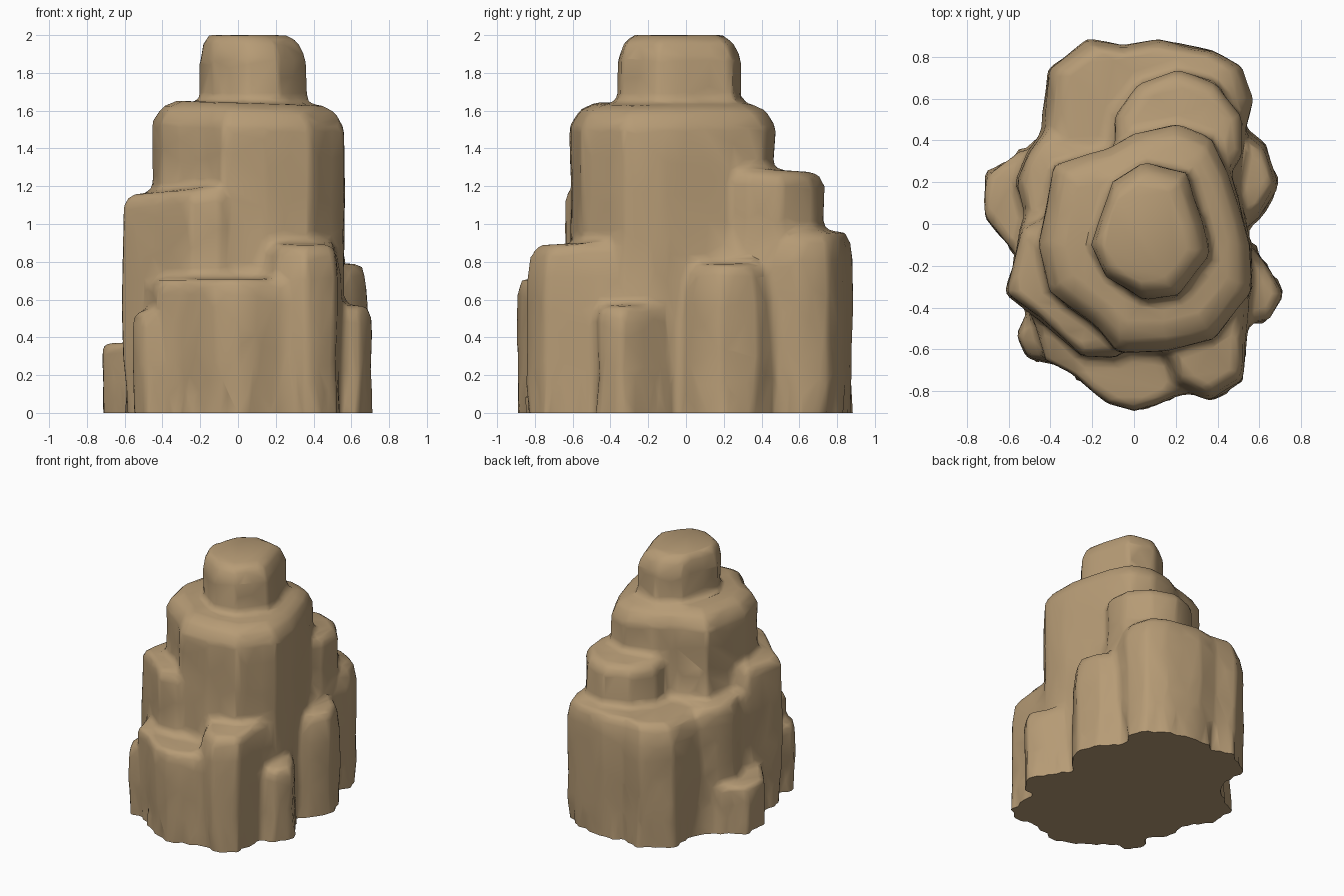
import bpy, bmesh, math, random
from mathutils import Vector, noise

random.seed(4)
cube = bpy.data.objects.get("Cube")
if cube:
    bpy.data.objects.remove(cube)

rock = bmesh.new()


def column(outline, top, shoulder=0.09, inset=0.8, flare=1.0, tilt=(0, 0), shift=(0, 0)):
    """Closed craggy pillar with a sloping shoulder, standing below ground level."""
    c = sum((Vector(p) for p in outline), Vector((0, 0))) / len(outline)
    levels = [(-0.1, flare), (top * 0.5, 1), (top - shoulder, 1),
              (top - shoulder * 0.3, (1 + inset) / 2 + 0.03), (top, inset)]
    rings = []
    for z, s in levels:
        ring = []
        for p in outline:
            q = c + (Vector(p) - c) * s
            lean = 0
            if z > top * 0.6:
                lean = (q - c).dot(Vector(tilt))
                q += Vector(shift) * (1 - s) / (1 - inset)
            ring.append(rock.verts.new((q.x, q.y, z + lean)))
        rings.append(ring)
    n = len(outline)
    for low, high in zip(rings, rings[1:]):
        for i in range(n):
            j = (i + 1) % n
            rock.faces.new((low[i], low[j], high[j], high[i]))
    rock.faces.new(rings[0][::-1])
    rock.faces.new(rings[-1])


def oval(x, y, rx, ry, sides=9, rough=0.04):
    """Irregular oval outline."""
    pts = []
    for i in range(sides):
        a = math.tau * (i + 0.5) / sides
        r = 1.02 + random.uniform(-rough, rough)
        pts.append((x + rx * r * math.cos(a), y + ry * r * math.sin(a)))
    return pts


# Peak and upper tier
column([(-.2, -.1), (-.13, -.25), (.05, -.36), (.22, -.35), (.37, -.15),
        (.34, 0), (.26, .25), (.05, .29), (-.1, .2)], 2.0, 0.13, 0.74, shift=(-.04, 0))
column([(-.46, -.1), (-.41, -.32), (-.2, -.48), (-.08, -.61), (.15, -.61), (.38, -.55),
        (.56, -.33), (.56, -.1), (.46, .25), (.37, .41), (.2, .47), (0, .43), (-.12, .36),
        (-.38, .28)], 1.64, 0.12, 0.76, tilt=(-.03, 0))

# Shelves on the back, the side and the front
column(oval(.21, .42, .32, .31, 10), 1.29, 0.07, 0.8, tilt=(0, -.06))
column([(-.43, .2), (.5, .2), (.53, .47), (.57, .6), (.52, .75), (.38, .83), (.12, .89),
        (-.05, .85), (-.22, .88), (-.41, .74), (-.43, .5)], 0.96, 0.15, 0.83, .95)
column([(-.61, -.33), (-.45, -.45), (-.25, -.63), (-.08, -.64), (0, -.1),
        (-.3, .1), (-.54, -.02)], 1.18, 0.07, 0.83, tilt=(.1, 0))
column([(-.58, -.2), (-.2, -.2), (-.15, .4), (-.42, .46), (-.51, .34), (-.56, .2),
        (-.52, .05)], 0.98, 0.15, 0.75)
column([(-.5, -.4), (-.43, -.65), (-.3, -.72), (-.12, -.86), (0, -.9), (.1, -.87),
        (.2, -.82), (.3, -.8), (.3, -.3), (-.4, -.2)], 0.71, 0.08, 0.88, .96)
column([(.1, -.55), (.2, -.77), (.36, -.85), (.52, -.75), (.54, -.5),
        (.55, -.2), (.2, -.2)], 0.9, 0.18, 0.8, tilt=(0, .05))

# Low buttresses around the foot
column([(.4, .45), (.53, -.03), (.6, .02), (.69, .18), (.63, .38), (.54, .45)],
       0.79, 0.22, 0.65)
column([(.4, -.15), (.42, -.47), (.64, -.46), (.71, -.34), (.58, -.12)], 0.57, 0.08, 0.8)
column(oval(-.42, -.53, .15, .14, 7), 0.54, 0.08, 0.78, .85)
column([(-.4, -.1), (-.6, -.12), (-.71, .04), (-.7, .23), (-.55, .35), (-.4, .36)],
       0.37, 0.04, 0.9)

# Fuse the columns into one weathered mass
bmesh.ops.recalc_face_normals(rock, faces=rock.faces)
mesh = bpy.data.meshes.new("rock_formation")
rock.to_mesh(mesh)
rock.free()
obj = bpy.data.objects.new("rock_formation", mesh)
bpy.context.collection.objects.link(obj)
fuse = obj.modifiers.new("fuse", 'REMESH')
fuse.mode = 'VOXEL'
fuse.voxel_size = 0.025
fused = bpy.data.meshes.new_from_object(
    obj.evaluated_get(bpy.context.evaluated_depsgraph_get()))
obj.modifiers.clear()
bm = bmesh.new()
bm.from_mesh(fused)
bpy.data.meshes.remove(fused)

# Fill crevices with scree, leaving outer corners crisp
near = {v: [e.other_vert(v) for e in v.link_edges] for v in bm.verts}
for step in range(6):
    bm.normal_update()
    pulls = []
    for v, others in near.items():
        pull = sum((o.co for o in others), Vector()) / len(others) - v.co
        pulls.append(pull * (0.5 if pull.dot(v.normal) > 0.002 else 0.15))
    for v, pull in zip(near, pulls):
        v.co += pull

# Vertical erosion: finer grooves toward the foot
bm.normal_update()
moves = []
for v in bm.verts:
    side = Vector((v.normal.x, v.normal.y, 0))
    broad = noise.noise(Vector((v.co.x * 4, v.co.y * 4, v.co.z * 3)))
    groove = noise.noise(Vector((v.co.x * 14, v.co.y * 14, v.co.z * 2)))
    foot = max(0, 1 - v.co.z / 0.25)
    moves.append(side * (broad * 0.015 + groove * 0.03 * foot))
for v, m in zip(bm.verts, moves):
    v.co += m

# Flat underside
cut = bmesh.ops.bisect_plane(bm, geom=bm.verts[:] + bm.edges[:] + bm.faces[:],
                             plane_co=(0, 0, 0), plane_no=(0, 0, 1), clear_inner=True)
rim = [e for e in cut["geom_cut"] if isinstance(e, bmesh.types.BMEdge)]
bmesh.ops.holes_fill(bm, edges=rim, sides=0)
bmesh.ops.recalc_face_normals(bm, faces=bm.faces)
bm.to_mesh(mesh)
bm.free()

# Coarse facets with soft shading
thin = obj.modifiers.new("thin", 'DECIMATE')
thin.ratio = 0.09

stone = bpy.data.materials.new("sandstone")
stone.use_nodes = True
tan = (0.47, 0.33, 0.18, 1)
stone.diffuse_color = tan
shader = stone.node_tree.nodes["Principled BSDF"]
shader.inputs["Base Color"].default_value = tan
shader.inputs["Roughness"].default_value = 0.9
mesh.materials.clear()
mesh.materials.append(stone)

bpy.ops.object.select_all(action='DESELECT')
obj.select_set(True)
bpy.context.view_layer.objects.active = obj
bpy.ops.object.modifier_apply(modifier="thin")
bpy.ops.object.shade_smooth_by_angle(angle=math.radians(70))
